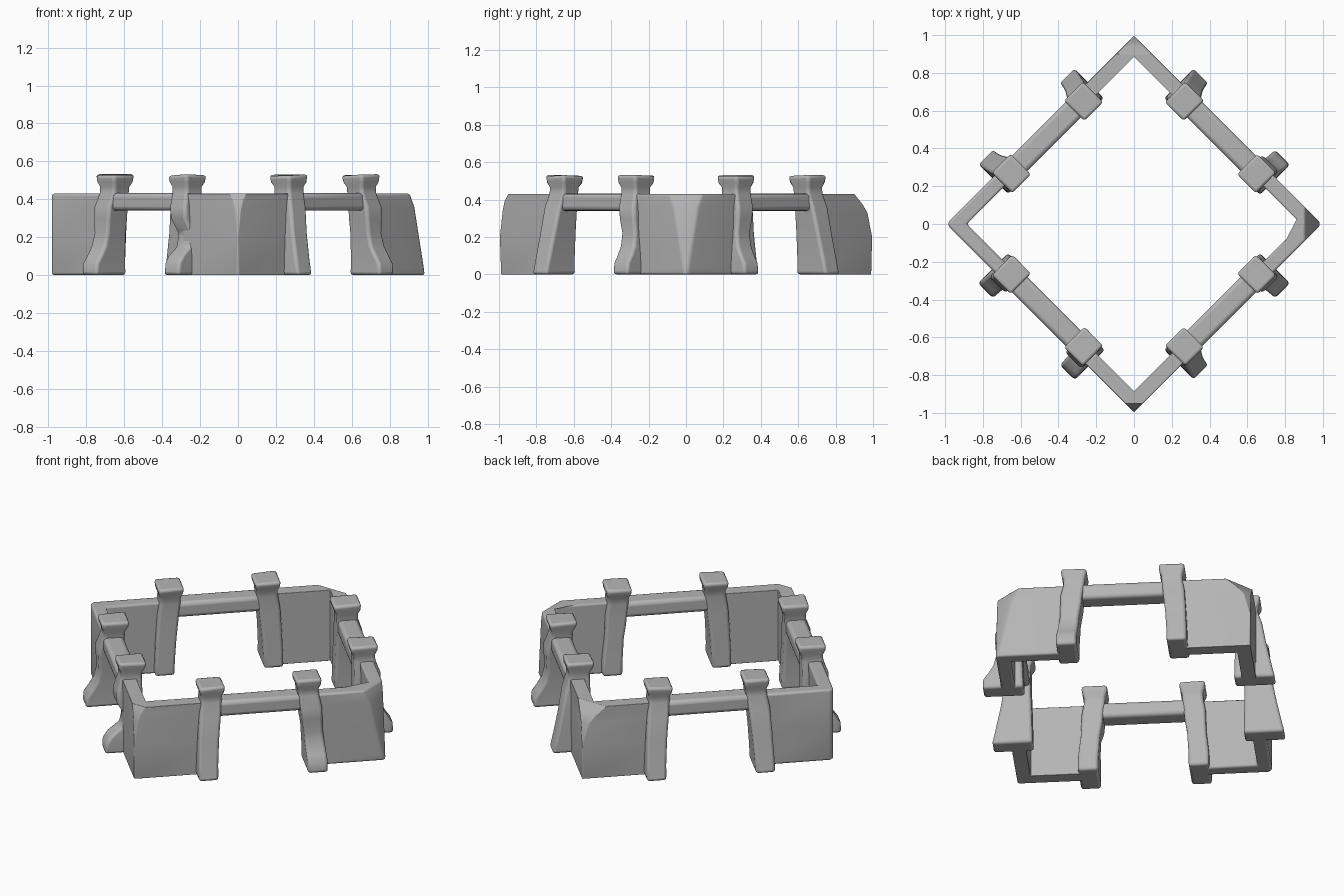
import bpy, bmesh, random
from math import cos, sin, radians, sqrt

if "Cube" in bpy.data.objects:
    bpy.data.objects.remove(bpy.data.objects["Cube"])

random.seed(4)

# Dark stone grey
stone = bpy.data.materials.new("dark_stone")
stone.diffuse_color = (.46, .46, .46, 1)
stone.use_nodes = True
stone.node_tree.nodes["Principled BSDF"].inputs["Base Color"].default_value = stone.diffuse_color


def loft(name, sections, bevel=0.012):
    """Skin a stack of matching closed loops into a softened solid."""
    bm = bmesh.new()
    rings = [[bm.verts.new(p) for p in s] for s in sections]
    for a, b in zip(rings, rings[1:]):
        for i in range(len(a)):
            j = (i + 1) % len(a)
            bm.faces.new((a[i], a[j], b[j], b[i]))
    bm.faces.new(rings[0][::-1])
    bm.faces.new(rings[-1])
    bmesh.ops.recalc_face_normals(bm, faces=bm.faces)
    me = bpy.data.meshes.new(name)
    bm.to_mesh(me)
    bm.free()
    me.materials.append(stone)
    ob = bpy.data.objects.new(name, me)
    bpy.context.collection.objects.link(ob)
    mod = ob.modifiers.new("soft_edges", 'BEVEL')
    mod.width, mod.segments = bevel, 3
    mod.limit_method, mod.angle_limit = 'ANGLE', radians(40)
    bpy.ops.object.select_all(action='DESELECT')
    ob.select_set(True)
    bpy.context.view_layer.objects.active = ob
    bpy.ops.object.shade_smooth_by_angle(angle=radians(50))
    return ob


def side_point(deg, u, v, z):
    """u runs along a side of the diamond, v points outward."""
    c, s = cos(radians(deg)), sin(radians(deg))
    return (v * c - u * s, v * s + u * c, z)


# Corner walls: the outer corner reach changes with height (worn edges)
corners = {
    "right": (0, [(0, .985), (.04, .98), (.2, .955), (.36, .93), (.43, .905)]),
    "back": (90, [(0, .99), (.2, .995), (.33, .97), (.38, .94), (.43, .9)]),
    "left": (180, [(0, .982), (.2, .982), (.43, .982)]),
    "front": (270, [(0, .988), (.2, .995), (.34, .98), (.39, .97), (.43, .95)]),
}
OUT, INN = .995, .885
for name, (deg, profile) in corners.items():
    sections = []
    for z, r in profile:
        ends = [((v + .29) / sqrt(2), (v - .29) / sqrt(2))
                for v in (OUT / sqrt(2), INN / sqrt(2))]
        (ao, bo), (ai, bi) = ends
        cut = max(OUT - r, .002)
        outline = [(ao, bo), (ai, bi), (INN, 0), (ai, -bi), (ao, -bo),
                   (r, -cut), (r, cut)]
        sections.append([side_point(deg, b, a, z) for a, b in outline])
    loft(name + "_corner_wall", sections, .014)

# Post profiles: z, centre along side, half width, inner v, outer v
CAP = [(.43, .272, .058, .592, .712), (.465, .27, .058, .59, .71),
       (.495, .27, .068, .575, .722), (.53, .27, .073, .568, .726)]
STRAIGHT = [(0, .304, .055, .583, .808), (.08, .302, .055, .585, .79),
            (.22, .294, .057, .588, .76), (.36, .282, .06, .592, .735)] + CAP


def footed(waist):
    """Post with a small foot and a worn waist above it."""
    return [(0, .306, .056, .58, .806), (.06, .306, .056, .582, .802),
            (.1, .304, .056, .584, .775), (.15, .3, .055, .586, waist + .015),
            (.22, .294, .053, .588, waist), (.3, .286, .058, .59, .738),
            (.36, .282, .06, .592, .738)] + CAP


MILD, DEEP = footed(.732), footed(.695)
sides = {"front_right": (-45, MILD, STRAIGHT), "back_right": (45, STRAIGHT, MILD),
         "back_left": (135, STRAIGHT, STRAIGHT), "front_left": (225, DEEP, MILD)}
for name, (deg, plus, minus) in sides.items():
    # Pair of buttressed posts with flared, slightly uneven caps
    for sign, prof in ((1, plus), (-1, minus)):
        sections = []
        for z, uc, hu, vi, vo in prof:
            wob = [random.uniform(-.008, .004) if z > .48 else 0 for _ in range(4)]
            sections.append([side_point(deg, sign * (uc + du * hu), v, z + w)
                             for (du, v), w in zip(((-1, vi), (1, vi), (1, vo), (-1, vo)), wob)])
        loft(name + "_post_" + ("a" if sign > 0 else "b"), sections, .016)
    # Lintel spanning the gateway
    loft(name + "_lintel",
         [[side_point(deg, u, v, z) for v, z in
           ((.598, .34), (.712, .34), (.712, .432), (.598, .432))] for u in (-.27, .27)], .022)
